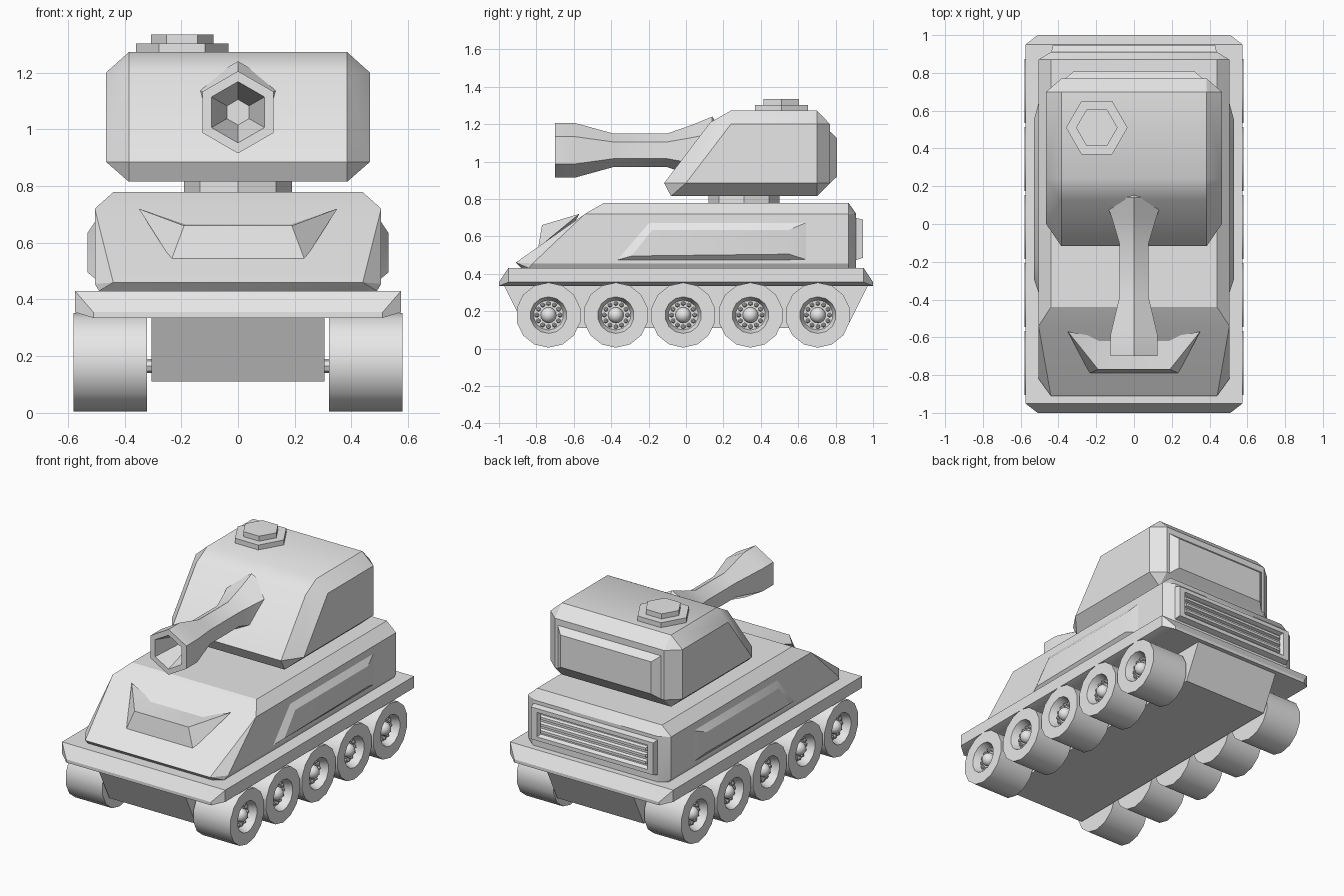
import bpy, bmesh, math
from math import pi, cos, sin
from mathutils import Matrix, Vector

cube = bpy.data.objects.get("Cube")
if cube:
    bpy.data.objects.remove(cube, do_unlink=True)

grey = bpy.data.materials.new("light_grey")
grey.use_nodes = True
grey.diffuse_color = (0.8, 0.8, 0.8, 1)
grey.node_tree.nodes["Principled BSDF"].inputs["Base Color"].default_value = (0.8, 0.8, 0.8, 1)


def finish(name, bm, angle=30):
    bmesh.ops.recalc_face_normals(bm, faces=bm.faces)
    mesh = bpy.data.meshes.new(name)
    bm.to_mesh(mesh)
    bm.free()
    mesh.materials.append(grey)
    ob = bpy.data.objects.new(name, mesh)
    bpy.context.collection.objects.link(ob)
    bpy.ops.object.select_all(action="DESELECT")
    ob.select_set(True)
    bpy.context.view_layer.objects.active = ob
    bpy.ops.object.shade_smooth_by_angle(angle=math.radians(angle))
    return ob


def convex(name, sections):
    """Convex solid from (half_width, [(y, z), ...]) sections, mirrored in x."""
    bm = bmesh.new()
    for x, profile in sections:
        for y, z in profile:
            for s in (-1, 1):
                bm.verts.new((s * x, y, z))
    bmesh.ops.convex_hull(bm, input=bm.verts)
    bmesh.ops.dissolve_limit(bm, angle_limit=0.02, verts=bm.verts, edges=bm.edges)
    return finish(name, bm)


def lathe(name, rings, sides, axis, place, turn=0, extra=None):
    """Skin (radius, height) rings round an axis: 'X', 'Y' or 'Z'."""
    bm = bmesh.new()
    loops = []
    for r, h in rings:
        loop = []
        for i in range(sides):
            a = turn + 2 * pi * i / sides
            u, v = r * cos(a), r * sin(a)
            loop.append(bm.verts.new({"X": (h, u, v), "Y": (u, h, v), "Z": (u, v, h)}[axis]))
        loops.append(loop)
    for a, b in zip(loops, loops[1:]):
        for i in range(sides):
            j = (i + 1) % sides
            bm.faces.new((a[i], a[j], b[j], b[i]))
    bm.faces.new(loops[0])
    bm.faces.new(loops[-1])
    if extra:
        extra(bm)
    bmesh.ops.translate(bm, verts=bm.verts, vec=place)
    return finish(name, bm)


def plate(name, base, top):
    """Raised panel lofted between two matching outlines."""
    bm = bmesh.new()
    a, b = ([bm.verts.new(p) for p in loop] for loop in (base, top))
    n = len(a)
    for i in range(n):
        bm.faces.new((a[i], a[(i + 1) % n], b[(i + 1) % n], b[i]))
    bm.faces.new(a)
    bm.faces.new(b)
    return finish(name, bm)


def rect(w, y, z0, z1):
    return [(-w, y, z0), (w, y, z0), (w, y, z1), (-w, y, z1)]


# Lower hull and fender deck
convex("lower_hull", [(0.305, [(-0.98, 0.35), (-0.86, 0.11), (0.86, 0.11), (0.98, 0.35)])])
convex("fender_deck", [
    (0.575, [(-0.95, 0.43), (0.95, 0.43), (-0.95, 0.355), (0.95, 0.355)]),
    (0.51, [(-1, 0.335), (1, 0.335), (-1, 0.355), (1, 0.355)])])

# Upper hull with chamfered edges
convex("upper_hull", [
    (0.44, [(-0.88, 0.43), (-0.91, 0.46), (-0.44, 0.778), (0.87, 0.778), (0.91, 0.72), (0.91, 0.43)]),
    (0.505, [(-0.82, 0.455), (-0.54, 0.72), (0.87, 0.72), (0.87, 0.455)]),
    (0.49, [(-0.84, 0.43), (0.87, 0.43)])])

# Raised side panels
for side, s in (("left", 1), ("right", -1)):
    outer = [(-0.38, 0.47), (-0.2, 0.68), (0.66, 0.68), (0.66, 0.47)]
    inner = [(-0.29, 0.495), (-0.18, 0.635), (0.55, 0.635), (0.55, 0.505)]
    plate(side + "_side_panel", [(s * 0.5, y, z) for y, z in outer],
          [(s * 0.53, y, z) for y, z in inner])

# Winged guard on the front slope
bm = bmesh.new()
corner = {}
for s in (-1, 1):
    for key, p in (("low", (0.235, -0.79, 0.54)), ("lip", (0.19, -0.77, 0.66)),
                   ("tip", (0.35, -0.57, 0.72)), ("root", (0.185, -0.6, 0.665))):
        corner[key, s] = bm.verts.new((s * p[0], p[1], p[2]))
for keys in (("low", "lip"), ("lip", "root"), ("root", "low")):
    a, b = keys
    bm.faces.new((corner[a, -1], corner[a, 1], corner[b, 1], corner[b, -1]))
for s in (-1, 1):
    for keys in (("low", "tip", "lip"), ("lip", "tip", "root"), ("root", "tip", "low")):
        bm.faces.new([corner[k, s] for k in keys])
finish("front_guard", bm)

# Rear grille: framed recess with slats
bm = bmesh.new()
frames = [rect(0.44, 0.9, 0.47, 0.7), rect(0.43, 0.945, 0.485, 0.69),
          rect(0.39, 0.945, 0.51, 0.665), rect(0.38, 0.92, 0.52, 0.655)]
loops = [[bm.verts.new(p) for p in f] for f in frames]
for a, b in zip(loops, loops[1:]):
    for i in range(4):
        bm.faces.new((a[i], a[(i + 1) % 4], b[(i + 1) % 4], b[i]))
bm.faces.new(loops[-1])
bm.faces.new(loops[0])
finish("rear_grille", bm)
for i in range(3):
    z = 0.545 + 0.043 * i
    plate(f"grille_slat_{i + 1}", rect(0.385, 0.915, z - 0.016, z + 0.016),
          rect(0.37, 0.938, z - 0.008, z + 0.008))

# Turret, its ring and rear panel
lathe("turret_ring", [(0.19, 0.77), (0.19, 0.83)], 8, "Z", (0, 0.31, 0))
convex("turret", [
    (0.385, [(-0.08, 0.815), (-0.117, 0.885), (0.13, 1.21), (0.24, 1.272),
             (0.70, 1.272), (0.77, 1.2), (0.77, 0.885), (0.70, 0.815)]),
    (0.465, [(0, 0.885), (0.24, 1.2), (0.70, 1.2), (0.70, 0.885)])])
plate("turret_rear_panel", rect(0.37, 0.765, 0.88, 1.165), rect(0.32, 0.808, 0.92, 1.125))

# Hexagonal hatch
lathe("hatch", [(0.163, 1.265), (0.163, 1.303), (0.11, 1.303), (0.11, 1.335)],
      6, "Z", (-0.197, 0.51, 0))

# Hexagonal gun barrel with a tapered bore
lathe("gun_barrel", [(0.045, -0.5), (0.108, -0.7), (0.145, -0.7), (0.145, -0.59), (0.09, -0.39),
                     (0.09, -0.1), (0.135, 0.03), (0.18, 0.14), (0.1, 0.2)],
      6, "Y", (0, 0, 1.06), turn=pi / 2)


# Road wheels with bolted, domed hubs
def hub(s):
    def add(bm):
        for i in range(12):
            a = 2 * pi * i / 12
            bmesh.ops.create_icosphere(bm, subdivisions=1, radius=0.013, matrix=Matrix.Translation(
                Vector((s * 0.085, 0.062 * cos(a), 0.062 * sin(a)))))
        bmesh.ops.create_uvsphere(bm, u_segments=12, v_segments=8, radius=0.042,
                                  matrix=Matrix.Translation((s * 0.085, 0, 0)))
    return add


for side, s in (("left", 1), ("right", -1)):
    for i in range(5):
        y = -0.735 + 0.36 * i
        rings = [(0.174, -0.13), (0.174, 0.13), (0.098, 0.13), (0.08, 0.08)]
        lathe(f"{side}_wheel_{i + 1}", [(r, s * h) for r, h in rings], 14, "X",
              (s * 0.45, y, 0.179), turn=pi / 2, extra=hub(s))

# Axles joining each wheel pair
for i in range(5):
    lathe(f"axle_{i + 1}", [(0.025, -0.34), (0.025, 0.34)], 8, "X", (0, -0.735 + 0.36 * i, 0.165))
